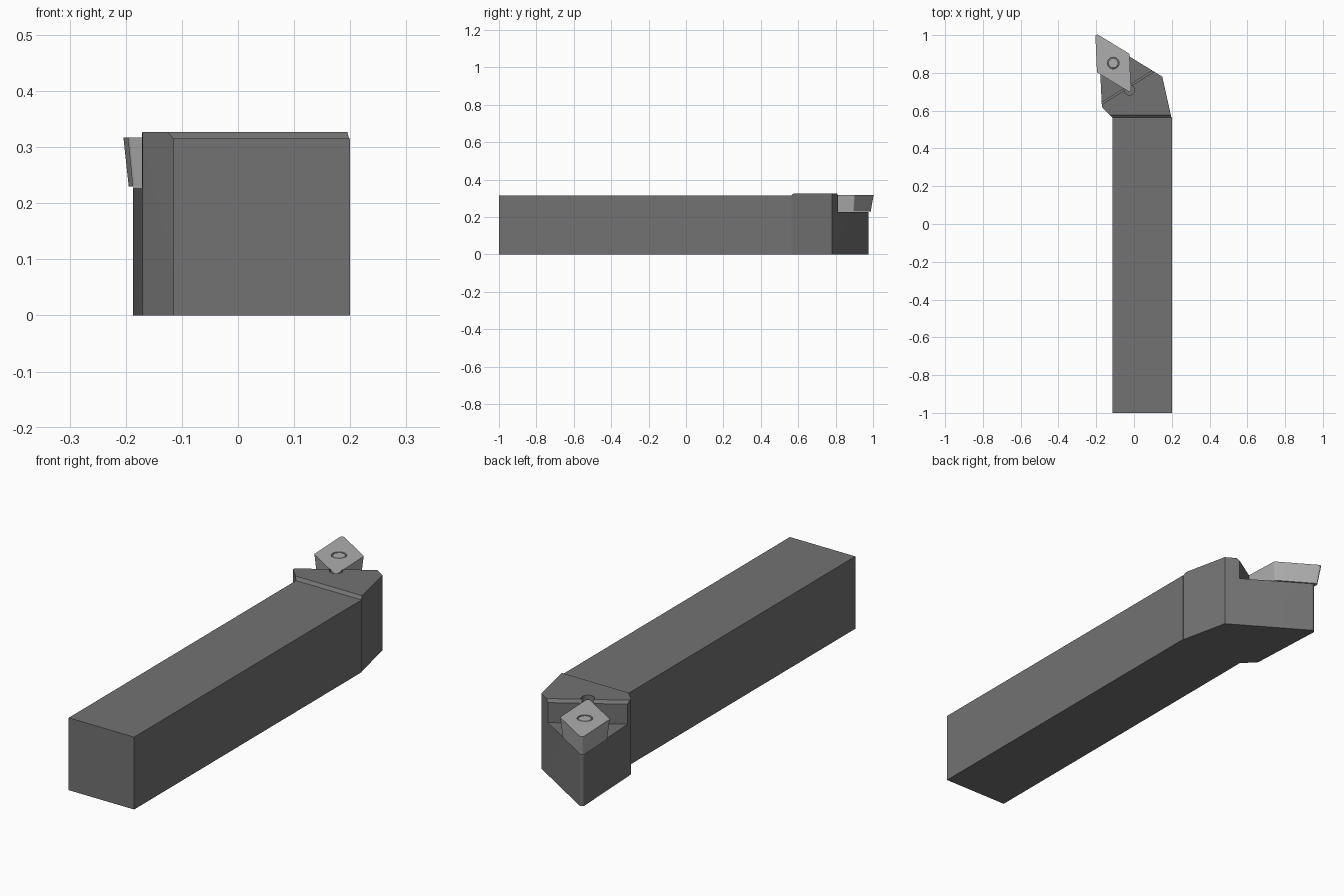
import bpy, bmesh, math
from mathutils import Vector

if "Cube" in bpy.data.objects:
    bpy.data.objects.remove(bpy.data.objects["Cube"])


def material(name, v):
    m = bpy.data.materials.new(name)
    m.diffuse_color = (v, v, v, 1)
    m.use_nodes = True
    m.node_tree.nodes["Principled BSDF"].inputs["Base Color"].default_value = m.diffuse_color
    return m


STEEL = material("dark_steel", 0.17)
CARBIDE = material("light_carbide", 0.42)


def loft(name, levels, mat=None):
    """Closed solid through a stack of (outline, z) levels."""
    bm = bmesh.new()
    rings = [[bm.verts.new((x, y, z)) for x, y in pts] for pts, z in levels]
    n = len(rings[0])
    for a, b in zip(rings, rings[1:]):
        for i in range(n):
            j = (i + 1) % n
            bm.faces.new((a[i], a[j], b[j], b[i]))
    bm.faces.new(rings[0][::-1])
    bm.faces.new(rings[-1])
    bmesh.ops.recalc_face_normals(bm, faces=bm.faces)
    me = bpy.data.meshes.new(name)
    bm.to_mesh(me)
    bm.free()
    ob = bpy.data.objects.new(name, me)
    bpy.context.collection.objects.link(ob)
    if mat:
        me.materials.append(mat)
    return ob


def rounded(pts, radii, steps=6):
    """Polygon with its corners replaced by arcs."""
    out = []
    for i, p in enumerate(pts):
        p, r = Vector(p), radii[i]
        if r == 0:
            out.append(p)
            continue
        u = (Vector(pts[i - 1]) - p).normalized()
        v = (Vector(pts[(i + 1) % len(pts)]) - p).normalized()
        half = u.angle(v) / 2
        c = p + (u + v).normalized() * (r / math.sin(half))
        a, b = p + u * (r / math.tan(half)) - c, p + v * (r / math.tan(half)) - c
        for k in range(steps + 1):
            out.append(c + a.lerp(b, k / steps).normalized() * r)
    return out


def circle(cx, cy, r, n=32):
    return [(cx + r * math.cos(math.tau * k / n), cy + r * math.sin(math.tau * k / n)) for k in range(n)]


def scaled(pts, s, c):
    return [Vector(c) + (Vector(p) - Vector(c)) * s for p in pts]


def boolean(ob, other, op):
    m = ob.modifiers.new(op, 'BOOLEAN')
    m.operation, m.object, m.solver = op, other, 'EXACT'
    bpy.context.view_layer.objects.active = ob
    bpy.ops.object.modifier_apply(modifier=m.name)
    bpy.data.objects.remove(other)


def smooth(ob):
    bpy.ops.object.select_all(action='DESELECT')
    ob.select_set(True)
    bpy.context.view_layer.objects.active = ob
    bpy.ops.object.shade_smooth_by_angle(angle=math.radians(25))


TOP, FLOOR, SEAT = 0.327, 0.228, 0.315

# Tool holder: angled head with a small ramp, joined to the square shank
side = [(0.15, 0.78), (-0.188, 0.987), (-0.17, 0.62)]
radii = [0, 0.012, 0.01, 0, 0]
low = rounded(side + [(-0.115, 0.563), (0.198, 0.563)], radii)
high = rounded(side + [(-0.126, 0.576), (0.195, 0.576)], radii)
holder = loft("tool_holder", [(low, 0), (low, SEAT), (high, TOP)], STEEL)
shank = loft("shank", [([(-0.115, -1), (0.2, -1), (0.2, 0.563), (-0.115, 0.563)], z) for z in (0, SEAT)], STEEL)
boolean(holder, shank, 'UNION')

# Insert outline: 55 degree rhombus with rounded corners
CEN = (-0.11, 0.852)
rhomb = rounded([(-0.205, 1.011), (-0.196, 0.803), (-0.015, 0.693), (-0.024, 0.901)],
                [0.01] * 4)

# Pocket step with a chamfered upper edge, insert notch and corner relief
A, B = Vector((-0.172, 0.645)), Vector((0.098, 0.815))
d = (B - A).normalized()
n = Vector((d.y, -d.x))


def beyond(off):
    a, b = A - d * 0.3 + n * off, B + d * 0.3 + n * off
    return [a, b, b - n * 0.8, a - n * 0.8]


boolean(holder, loft("pocket_cut", [(beyond(0), FLOOR), (beyond(0), 0.315), (beyond(0.014), 0.329),
                                    (beyond(0.014), 0.4)]), 'DIFFERENCE')
notch = scaled(rhomb, 1.02, CEN)
boolean(holder, loft("notch_cut", [(notch, FLOOR), (notch, 0.4)]), 'DIFFERENCE')
relief = circle(-0.024, 0.709, 0.027)
boolean(holder, loft("relief_cut", [(relief, FLOOR), (relief, 0.4)]), 'DIFFERENCE')
smooth(holder)

# Cutting insert: sides taper inward towards the seat
insert = loft("cutting_insert", [(scaled(rhomb, 0.9, CEN), 0.23), (rhomb, 0.317)], CARBIDE)
hole = circle(*CEN, 0.031)
boolean(insert, loft("hole_cut", [(hole, 0.305), (hole, 0.4)]), 'DIFFERENCE')
smooth(insert)

# Clamping screw head, sunk into the insert
screw = loft("clamp_screw", [(circle(*CEN, 0.028), 0.30), (circle(*CEN, 0.028), 0.313),
                             (circle(*CEN, 0.025), 0.316)], CARBIDE)
smooth(screw)
